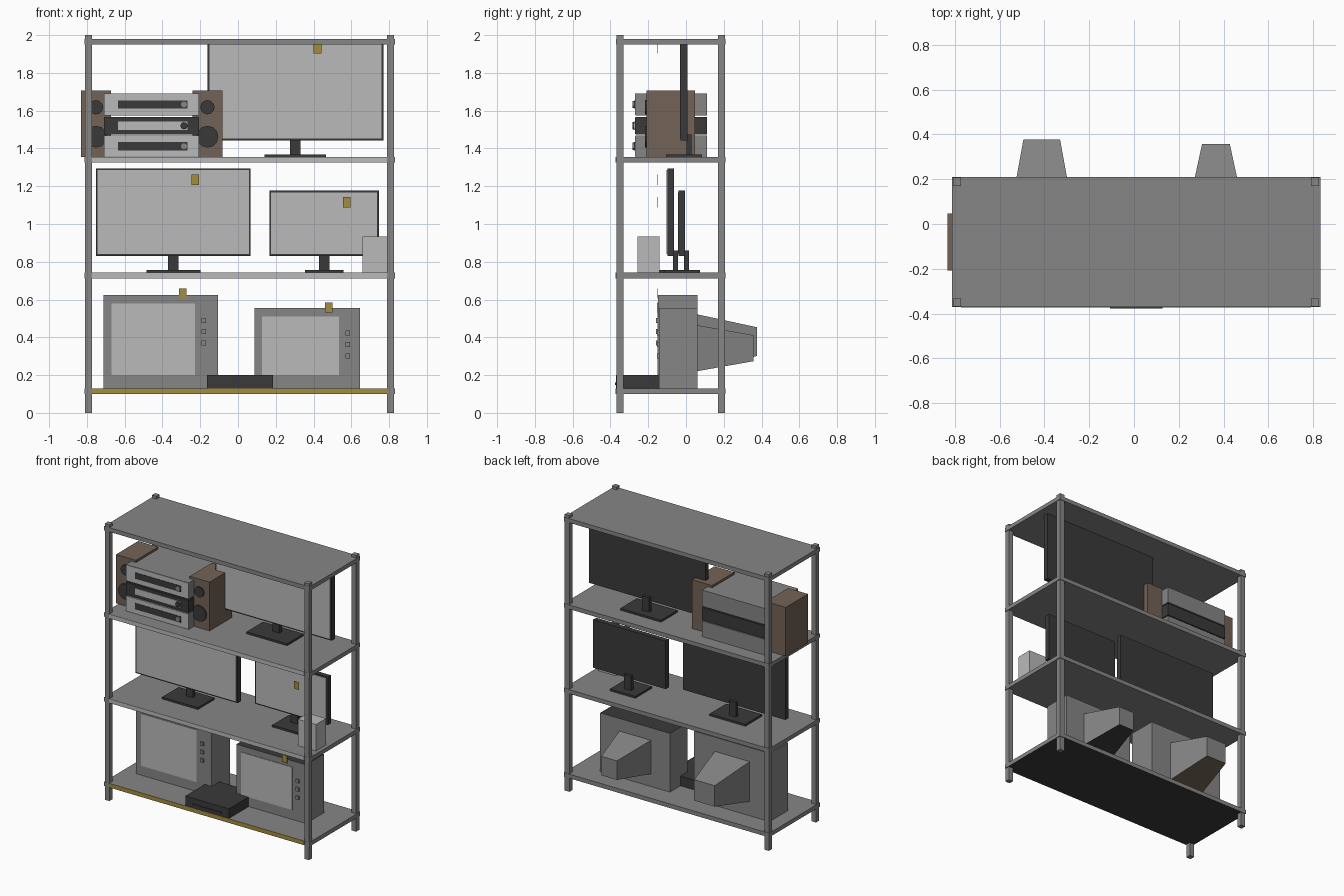
import bpy, bmesh, math
from mathutils import Matrix

if "Cube" in bpy.data.objects:
    bpy.data.objects.remove(bpy.data.objects["Cube"])


def material(name, r, g, b):
    m = bpy.data.materials.new(name)
    m.use_nodes = True
    m.diffuse_color = (r, g, b, 1)
    m.node_tree.nodes["Principled BSDF"].inputs["Base Color"].default_value = (r, g, b, 1)
    return m


GREY = material("steel grey", 0.24, 0.24, 0.24)
LIGHT = material("light grey", 0.49, 0.49, 0.50)
DARK = material("charcoal", 0.042, 0.042, 0.042)
YELLOW = material("mustard", 0.37, 0.27, 0.045)
BROWN = material("wood brown", 0.17, 0.125, 0.095)


def finish(bm, name, *mats):
    bmesh.ops.recalc_face_normals(bm, faces=bm.faces)
    mesh = bpy.data.meshes.new(name)
    bm.to_mesh(mesh)
    bm.free()
    ob = bpy.data.objects.new(name, mesh)
    bpy.context.collection.objects.link(ob)
    for m in mats:
        mesh.materials.append(m)
    return ob


def box(name, x, y, z, mat):
    """Box spanning the (low, high) pairs x, y and z."""
    bm = bmesh.new()
    bmesh.ops.create_cube(bm, size=1)
    for v in bm.verts:
        v.co = [s[0] if c < 0 else s[1] for c, s in zip(v.co, (x, y, z))]
    return finish(bm, name, mat)


def paint(ob, mat, direction):
    """Give the second material to faces pointing up (1) or down (-1)."""
    ob.data.materials.append(mat)
    for f in ob.data.polygons:
        if f.normal.z * direction > 0.9:
            f.material_index = 1


def disc(name, x, y, z, r, depth, mat, sides=12):
    """Short cylinder standing out of a front face at y."""
    bm = bmesh.new()
    bmesh.ops.create_cone(bm, cap_ends=True, segments=sides, radius1=r, radius2=r, depth=depth)
    bm.transform(Matrix.Translation((x, y - depth / 2, z)) @ Matrix.Rotation(math.pi / 2, 4, "X"))
    return finish(bm, name, mat)


def sticker(x, z):
    box("price_sticker", (x - 0.02, x + 0.02), (-0.153, -0.151), (z - 0.027, z + 0.027), YELLOW)


# Rack posts
for x in (-0.809, 0.79):
    for y in (-0.369, 0.17):
        box("rack_post", (x, x + 0.037), (y, y + 0.037), (0, 2), GREY)

# Shelves with coloured front strips
for z, strip in ((0.1, YELLOW), (0.712, LIGHT), (1.325, LIGHT), (1.95, None)):
    shelf = box("shelf", (-0.813, 0.832), (-0.37, 0.21), (z, z + 0.03), GREY)
    if strip:
        box("shelf_front_strip", (-0.772, 0.79), (-0.373, -0.369), (z, z + 0.03), strip)
    if strip == YELLOW:
        paint(shelf, DARK, -1)


def monitor(x0, x1, y, floor, top, stand_x):
    """Flat monitor: panel, screen plate, neck and foot."""
    bottom = floor + 0.088
    w = (x1 - x0) * 0.175
    box("monitor_panel", (x0, x1), (y - 0.018, y + 0.018), (bottom, top), DARK)
    box("monitor_screen", (x0 + 0.01, x1 - 0.01), (y - 0.021, y - 0.017),
        (bottom + 0.01, top - 0.01), LIGHT)
    box("monitor_neck", (stand_x - 0.028, stand_x + 0.028), (y + 0.012, y + 0.038),
        (floor, bottom + 0.03), DARK)
    box("monitor_foot", (stand_x - w, stand_x + w), (y - 0.095, y + 0.095),
        (floor, floor + 0.014), DARK)


monitor(-0.162, 0.77, -0.010, 1.355, 1.962, 0.304)
monitor(-0.753, 0.067, -0.081, 0.742, 1.295, -0.342)
monitor(0.166, 0.747, -0.022, 0.742, 1.178, 0.457)
sticker(0.421, 1.93)
sticker(-0.226, 1.234)
sticker(0.576, 1.115)

# Small carton on the middle shelf
box("small_carton", (0.66, 0.805), (-0.258, -0.141), (0.742, 0.933), LIGHT)


def tube_set(x0, x1, front, top, screen_right, screen_top, tube, back, tube_under):
    """Tube television: cabinet, screen, buttons and tapering back."""
    floor = 0.13
    cabinet = box("television_cabinet", (x0, x1), (front, 0.06), (floor, top), GREY)
    box("television_screen", (x0 + 0.041, screen_right), (front - 0.004, front + 0.002),
        (0.2, screen_top), LIGHT)
    bx = screen_right + 0.045
    for i in range(3):
        z = screen_top - 0.088 - 0.06 * i
        box("television_button", (bx - 0.012, bx + 0.012), (front - 0.01, front),
            (z - 0.013, z + 0.013), GREY)
    cx, near, far = tube
    cz = (top + floor) / 2
    bm = bmesh.new()
    rings = []
    for y, (hx, hz) in ((0.058, near), (back, far)):
        rings.append([bm.verts.new((cx + sx * hx, y, cz + sz * hz))
                      for sx, sz in ((-1, -1), (1, -1), (1, 1), (-1, 1))])
    a, b = rings
    bm.faces.new(a)
    bm.faces.new(b)
    for i in range(4):
        j = (i + 1) % 4
        f = bm.faces.new((a[i], a[j], b[j], b[i]))
        f.material_index = 1 if i == 0 else 0
    finish(bm, "television_tube_back", GREY, tube_under)
    return cabinet


tube_set(-0.712, -0.107, -0.148, 0.624, -0.227, 0.578,
         (-0.412, (0.14, 0.145), (0.082, 0.076)), 0.377, BROWN)
small_set = tube_set(0.087, 0.645, -0.143, 0.555, 0.535, 0.51,
                     (0.366, (0.127, 0.122), (0.062, 0.069)), 0.357, DARK)
paint(small_set, DARK, 1)
sticker(-0.293, 0.632)
sticker(0.481, 0.558)

# Player box in front of the televisions
box("player_box", (-0.163, 0.186), (-0.37, -0.06), (0.13, 0.2), DARK)
box("player_slot", (-0.108, 0.128), (-0.377, -0.368), (0.147, 0.16), DARK)

# Speakers
for x in (-0.832, -0.242):
    box("speaker_cabinet", (x, x + 0.16), (-0.208, 0.047), (1.355, 1.708), BROWN)
    disc("speaker_tweeter", x + 0.08, -0.207, 1.618, 0.038, 0.009, DARK)
    disc("speaker_woofer", x + 0.08, -0.207, 1.462, 0.058, 0.009, DARK)

# Stacked hi-fi units
for z0, z1, body, face, bar in ((1.355, 1.468, GREY, LIGHT, DARK),
                                (1.474, 1.566, DARK, DARK, LIGHT),
                                (1.574, 1.692, GREY, LIGHT, DARK)):
    mid = (z0 + z1) / 2
    box("hifi_unit", (-0.71, -0.207), (-0.268, 0.112), (z0, z1), body)
    box("hifi_face", (-0.709, -0.208), (-0.271, -0.267), (z0 + 0.002, z1 - 0.002), face)
    box("hifi_display", (-0.634, -0.267), (-0.274, -0.270), (mid - 0.022, mid + 0.022), bar)
    disc("hifi_knob", -0.286, -0.272, mid, 0.019, 0.012, DARK if face == DARK else GREY)
